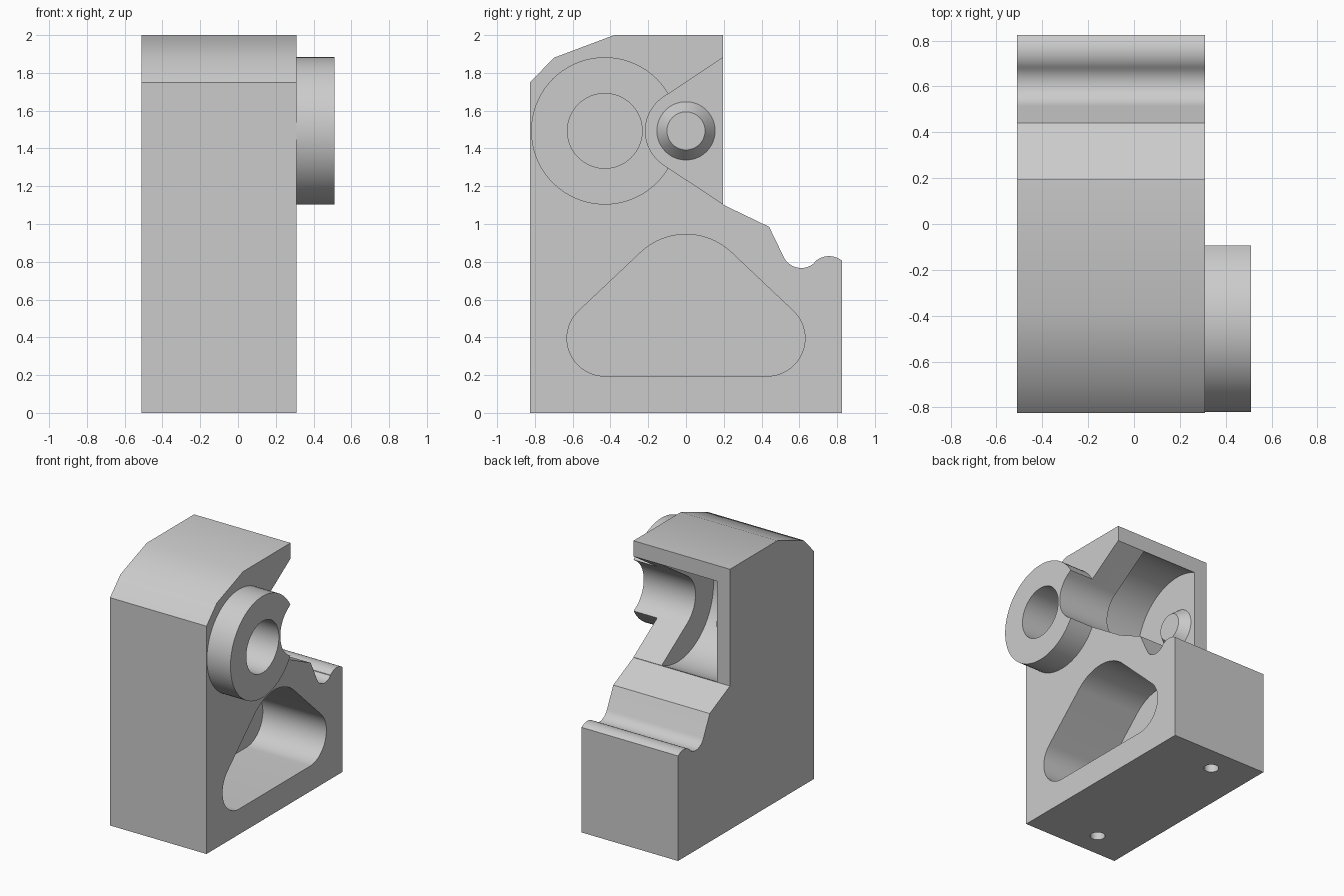
import bpy
import bmesh
from math import sin, cos, acos, atan2, radians, degrees

cube = bpy.data.objects.get("Cube")
if cube:
    bpy.data.objects.remove(cube, do_unlink=True)

grey = bpy.data.materials.new("plain grey")
grey.use_nodes = True
colour = (0.6, 0.6, 0.6, 1)
grey.diffuse_color = colour
grey.node_tree.nodes["Principled BSDF"].inputs["Base Color"].default_value = colour


def arc(y, z, r, start, end, steps=32):
    """Points on an arc in the side plane, angles in degrees."""
    angles = [radians(start + (end - start) * i / steps) for i in range(steps + 1)]
    return [(y + r * cos(a), z + r * sin(a)) for a in angles]


def finish(name, bm):
    bmesh.ops.recalc_face_normals(bm, faces=bm.faces)
    mesh = bpy.data.meshes.new(name)
    bm.to_mesh(mesh)
    bm.free()
    mesh.materials.append(grey)
    obj = bpy.data.objects.new(name, mesh)
    bpy.context.collection.objects.link(obj)
    return obj


def extrude(name, outline, x0, x1):
    """Side outline pushed along x."""
    bm = bmesh.new()
    face = bm.faces.new([bm.verts.new((x0, y, z)) for y, z in outline])
    moved = bmesh.ops.extrude_face_region(bm, geom=[face])["geom"]
    verts = [v for v in moved if isinstance(v, bmesh.types.BMVert)]
    bmesh.ops.translate(bm, verts=verts, vec=(x1 - x0, 0, 0))
    return finish(name, bm)


def disc(name, y, z, r, x0, x1):
    return extrude(name, arc(y, z, r, 0, 360, 72)[:-1], x0, x1)


def combine(target, tool, operation):
    mod = target.modifiers.new(tool.name, 'BOOLEAN')
    mod.operation = operation
    mod.solver = 'EXACT'
    mod.object = tool
    bpy.context.view_layer.objects.active = target
    bpy.ops.object.modifier_apply(modifier=mod.name)
    bpy.data.objects.remove(tool, do_unlink=True)


LEFT, RIGHT, BACK = -0.51, 0.31, 0.825
PIVOT_Z, STEP_Y, HALF_GAP = 1.493, 0.195, 0.387

# Main block with chamfered top and a notch at the back
profile = [(-BACK, 0), (BACK, 0)]
profile += arc(0.757, 0.72, 0.11, 52, 134, 12)
profile += arc(0.61, 0.87, 0.103, 313, 203, 16)
profile += [(0.44, 0.985), (STEP_Y, 1.103), (STEP_Y, 2), (-0.38, 2), (-0.7, 1.88), (-BACK, 1.75)]
body = extrude("bracket_body", profile, LEFT, RIGHT)

# Side ring with a blind bore
ring_y = -0.43
combine(body, disc("side_ring", ring_y, PIVOT_Z, 0.39, 0.2, 0.51), 'UNION')
combine(body, disc("ring_bore", ring_y, PIVOT_Z, 0.198, 0.11, 0.6), 'DIFFERENCE')

# Flared groove and the wider round chamber behind it
mouth = [(0.3, PIVOT_Z - HALF_GAP), (0.3, PIVOT_Z + HALF_GAP), (STEP_Y, PIVOT_Z + HALF_GAP)]
chamber_r = (STEP_Y ** 2 + HALF_GAP ** 2) ** 0.5
groove_r = 0.215
corner = degrees(atan2(HALF_GAP, STEP_Y))
touch = corner + degrees(acos(groove_r / chamber_r))
groove = mouth + arc(0, PIVOT_Z, groove_r, touch, 360 - touch) + [(STEP_Y, PIVOT_Z - HALF_GAP)]
chamber = mouth[:2] + arc(0, PIVOT_Z, chamber_r, corner, 360 - corner, 48)
combine(body, extrude("groove", groove, 0, 0.6), 'DIFFERENCE')
combine(body, extrude("chamber", chamber, -0.4, 0.07), 'DIFFERENCE')

# Rounded triangular pocket
pocket = arc(0.43, 0.395, 0.2, -90, 46.6, 24)
pocket += arc(0, 0.595, 0.35, 46.6, 133.4, 24)
pocket += arc(-0.43, 0.395, 0.2, 133.4, 270, 24)
combine(body, extrude("triangle_pocket", pocket, -0.23, 0.4), 'DIFFERENCE')

# Tapered stub on the chamber wall
stub = disc("stub", 0, PIVOT_Z, 0.155, -0.43, -0.33)
for v in stub.data.vertices:
    if v.co.x > -0.35:
        v.co.y *= 0.65
        v.co.z = PIVOT_Z + (v.co.z - PIVOT_Z) * 0.65
    else:
        v.co.x = -0.401
combine(body, stub, 'UNION')

# Bolt holes in the base
for y in (-0.63, 0.63):
    bm = bmesh.new()
    bmesh.ops.create_cone(bm, cap_ends=True, segments=32, radius1=0.053, radius2=0.053, depth=0.4)
    bmesh.ops.translate(bm, verts=bm.verts, vec=(-0.19, y, 0))
    combine(body, finish("bolt_hole", bm), 'DIFFERENCE')

bpy.ops.object.select_all(action='DESELECT')
body.select_set(True)
bpy.context.view_layer.objects.active = body
bpy.ops.object.shade_smooth_by_angle(angle=radians(30))
